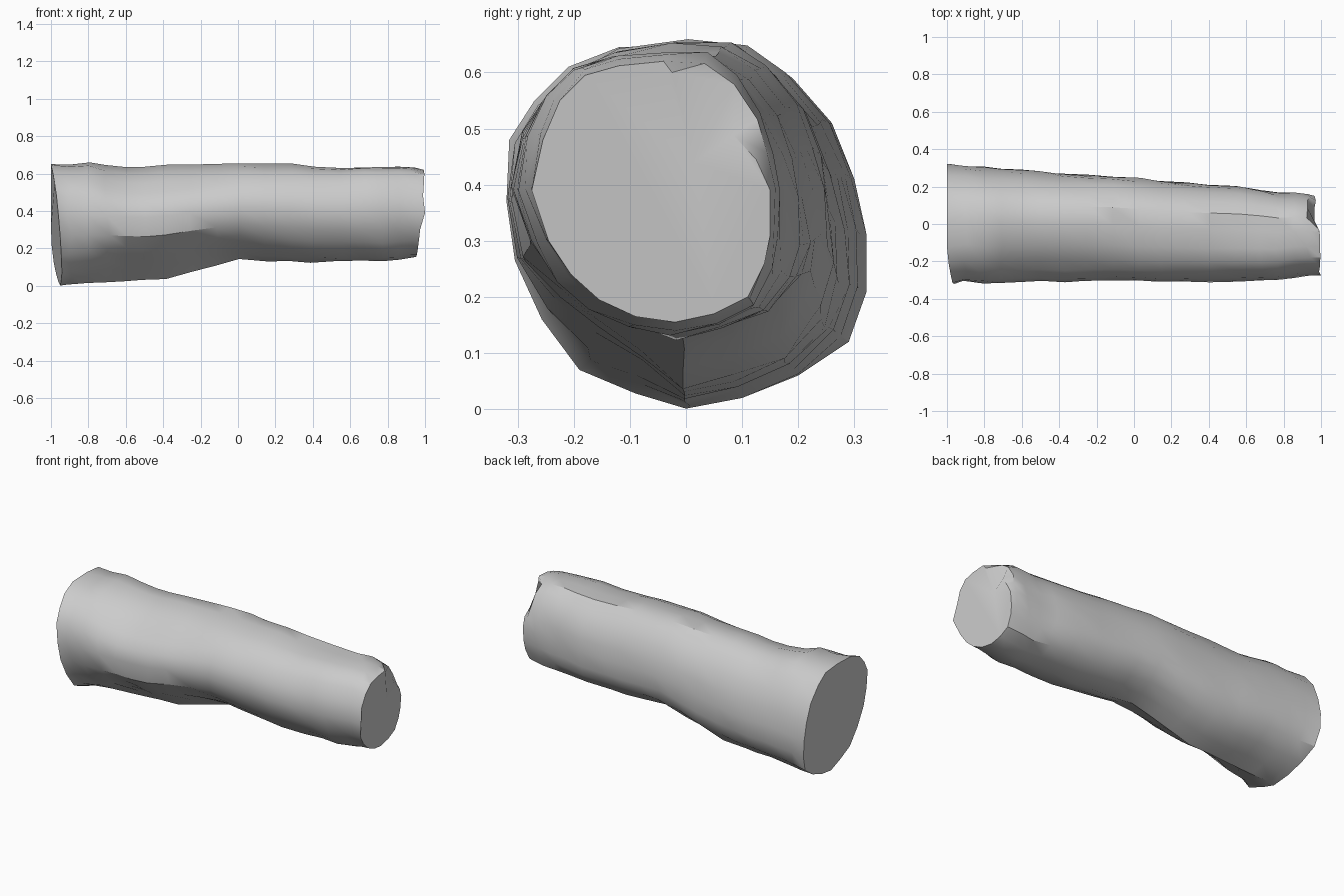
import bpy, bmesh, random
from math import radians

random.seed(4)

# Matching (y, z) outlines of the thick and thin ends, from the bottom round by +y
THICK = [(0, .001), (.1, .02), (.2, .06), (.29, .12), (.322, .21), (.322, .31),
         (.30, .41), (.26, .51), (.19, .59), (.12, .64), (.01, .65), (-.12, .645),
         (-.21, .61), (-.27, .55), (-.315, .48), (-.32, .37), (-.305, .265),
         (-.257, .16), (-.19, .07), (-.09, .028)]
THIN = [(-.02, .155), (.05, .17), (.11, .2), (.14, .26), (.15, .31), (.15, .39),
        (.14, .45), (.12, .52), (.08, .58), (.03, .62), (-.04, .62), (-.12, .612),
        (-.18, .595), (-.225, .55), (-.255, .48), (-.275, .39), (-.245, .3),
        (-.205, .24), (-.155, .195), (-.09, .165)]

# Stations along the log: x, y min, y max, z min, z max, depth of the worn front shoulders
STATIONS = [(-.9, -.305, .315, .005, .648, .1), (-.8, -.318, .305, .01, .66, .4),
            (-.7, -.313, .297, .02, .646, .8), (-.6, -.31, .29, .023, .638, 1),
            (-.5, -.308, .282, .021, .639, 1), (-.38, -.311, .274, .036, .649, 1),
            (-.25, -.307, .266, .072, .651, .9), (-.12, -.303, .26, .108, .654, .7),
            (.02, -.305, .246, .14, .658, .5), (.14, -.308, .234, .129, .653, .4),
            (.28, -.31, .222, .122, .653, .3), (.4, -.312, .214, .122, .639, .2),
            (.55, -.307, .202, .127, .631, .1), (.68, -.304, .186, .135, .635, 0),
            (.77, -.302, .168, .129, .635, 0), (.86, -.286, .168, .137, .639, 0),
            (.93, -.278, .158, .149, .635, 0)]

# Worn front shoulders: outline point -> inward shift
WORN = {11: (0, -.03), 12: (.01, -.05), 13: (.012, -.05), 14: (.008, -.03),
        17: (.02, .035), 18: (.02, .06), 19: (.01, .04)}


def fitted(t, y0, y1, z0, z1):
    """Blend the two outlines and stretch the result to the given box."""
    pts = [(a[0] + (b[0] - a[0]) * t, a[1] + (b[1] - a[1]) * t) for a, b in zip(THICK, THIN)]
    ys, zs = [p[0] for p in pts], [p[1] for p in pts]
    return [(y0 + (y - min(ys)) / (max(ys) - min(ys)) * (y1 - y0),
             z0 + (z - min(zs)) / (max(zs) - min(zs)) * (z1 - z0)) for y, z in pts]


rings = []
# Slanted thick end
rings.append([(max(-1, -.95 - .095 * z - .08 * y), y, z) for y, z in THICK])

# Uneven bark along the trunk, rougher underneath than on top
for x, y0, y1, z0, z1, worn in STATIONS:
    cy, cz = (y0 + y1) / 2, (z0 + z1) / 2
    ring = []
    for i, (y, z) in enumerate(fitted((x + 1) / 2, y0, y1, z0, z1)):
        dy, dz = WORN.get(i, (0, 0))
        y, z = y + dy * worn, z + dz * worn
        s = 1 - random.uniform(-.006, .035 if z < cz else .016)
        ring.append((x + random.uniform(-.015, .015), cy + (y - cy) * s,
                     max(.003, cz + (z - cz) * s)))
    rings.append(ring)

# Slanted thin end, with a chip broken out of its upper back corner
for i in (7, 8, 9):
    x, y, z = rings[-1][i]
    rings[-1][i] = (x, y, z - .015)
end = [(.952 + .085 * (z - .16) - .04 * y, y, z) for y, z in THIN]
end[6] = (.972, .125, .445)
end[7] = (.965, .085, .488)
end[8] = (.965, .015, .44)
end[9] = (.985, -.025, .60)
end[15] = (1.0, -.275, .39)
rings.append(end)

# Skin and end caps
bm = bmesh.new()
loops = [[bm.verts.new(p) for p in ring] for ring in rings]
n = len(THICK)
for a, b in zip(loops, loops[1:]):
    for i in range(n):
        j = (i + 1) % n
        bm.faces.new((a[i], a[j], b[j], b[i]))
caps = [bm.faces.new(loops[0]), bm.faces.new(loops[-1])]
bmesh.ops.recalc_face_normals(bm, faces=bm.faces[:])
mesh = bpy.data.meshes.new("log")
bm.to_mesh(mesh)
bm.free()

log = bpy.data.objects.new("log", mesh)
bpy.context.collection.objects.link(log)
bpy.context.view_layer.objects.active = log
log.select_set(True)
bpy.ops.object.shade_smooth_by_angle(angle=radians(32))
